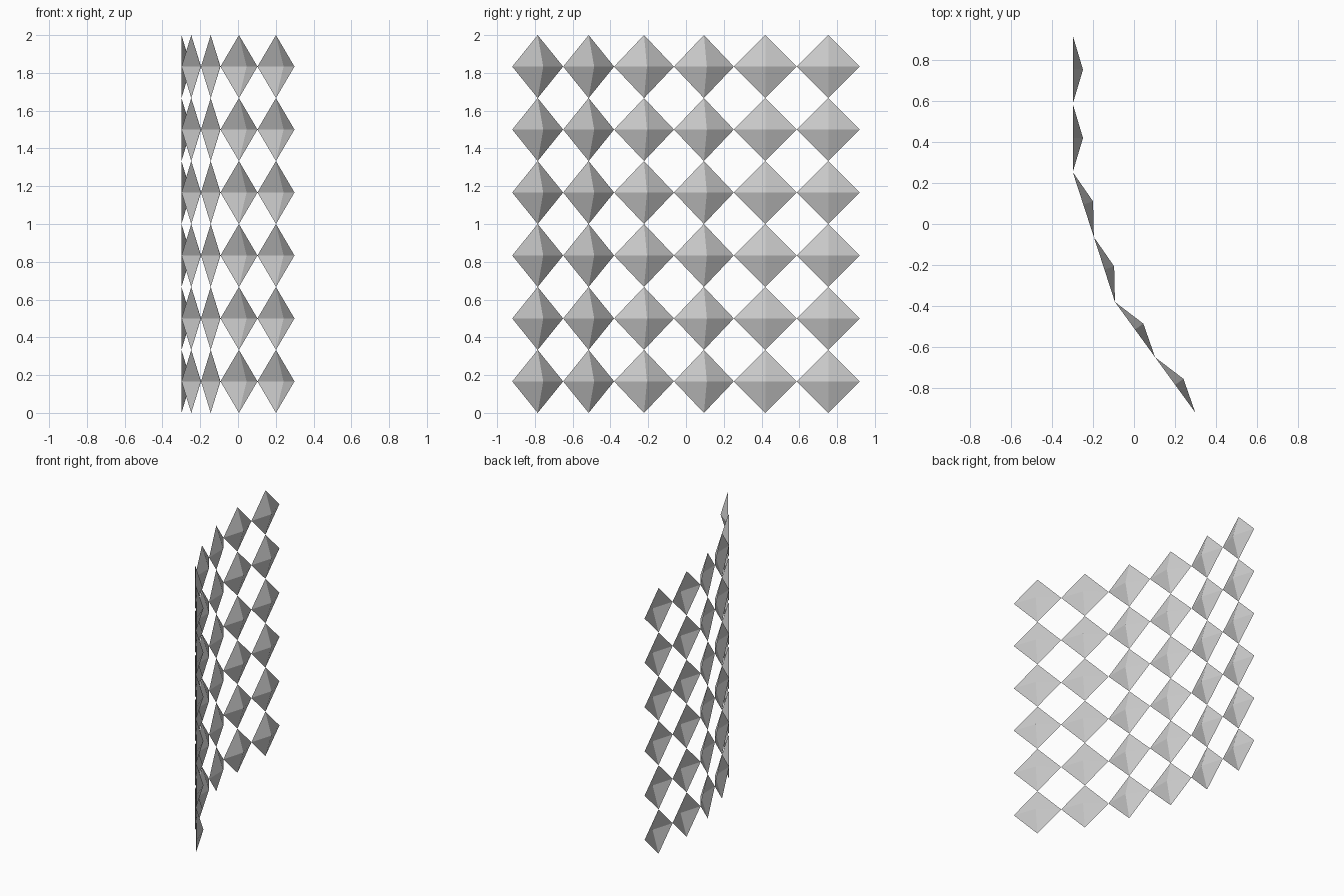
import bpy
from math import sin, cos, radians
from mathutils import Vector

if "Cube" in bpy.data.objects:
    bpy.data.objects.remove(bpy.data.objects["Cube"])

ROWS = 6
TILE = 2 / ROWS          # diamond width and height
DEPTH = 0.05             # how far each apex stands out
TURNS = [0, 0, 18, 18, 36, 36]   # plan angle of each column, back to front

# Plan path of the folding screen, centred on the origin
path = [Vector((0, 0, 0))]
for a in TURNS:
    path.append(path[-1] + TILE * Vector((sin(radians(a)), -cos(radians(a)), 0)))
centre = (path[0] + path[-1]) / 2
path = [p - centre for p in path]


def diamond_column(name, left, right):
    """Stack of open four-sided pyramids on the segment left-right."""
    mid = (left + right) / 2
    run = (right - left).normalized()
    normal = Vector((-run.y, run.x, 0))
    up = Vector((0, 0, TILE / 2))
    verts, faces = [], []
    for r in range(ROWS):
        z = Vector((0, 0, (r + 0.5) * TILE))
        b = len(verts)
        verts += [left + z, mid + z - up, right + z, mid + z + up,
                  mid + z + normal * DEPTH]
        faces += [(b + (i + 1) % 4, b + i, b + 4) for i in range(4)]
    mesh = bpy.data.meshes.new(name)
    mesh.from_pydata(verts, [], faces)
    obj = bpy.data.objects.new(name, mesh)
    bpy.context.collection.objects.link(obj)


# Six columns of faceted diamond tiles
for i in range(len(TURNS)):
    diamond_column(f"diamond_column_{i + 1}", path[i], path[i + 1])
